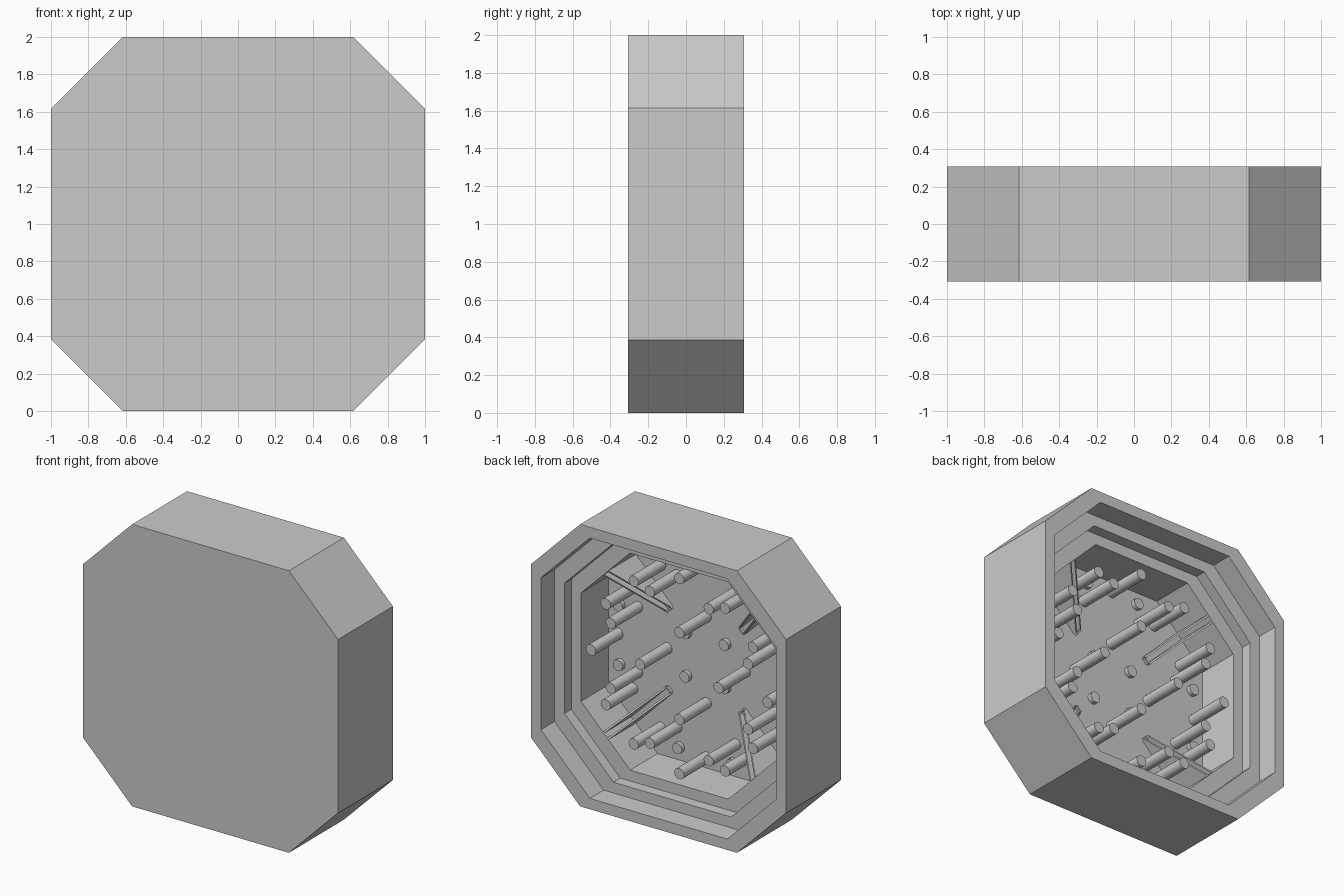
import bpy
import bmesh
import math
from mathutils import Vector

cube = bpy.data.objects.get("Cube")
if cube:
    bpy.data.objects.remove(cube, do_unlink=True)

U = 1 / 13            # design unit: the casing is 26 units wide
FLOOR = -3 * U        # inner face of the front panel
MID = 1.0             # height of the casing's centre

grey = bpy.data.materials.new("plain_grey")
grey.use_nodes = True
grey.diffuse_color = (0.6, 0.6, 0.6, 1)
bsdf = grey.node_tree.nodes["Principled BSDF"]
bsdf.inputs["Base Color"].default_value = (0.6, 0.6, 0.6, 1)


def add_object(name, bm):
    bmesh.ops.recalc_face_normals(bm, faces=bm.faces[:])
    mesh = bpy.data.meshes.new(name)
    bm.to_mesh(mesh)
    bm.free()
    mesh.materials.append(grey)
    obj = bpy.data.objects.new(name, mesh)
    bpy.context.collection.objects.link(obj)
    return obj


def octagon(bm, half, y):
    """Square ring of the given half width with five-unit corner cuts."""
    a, b = half * U, (half - 5) * U
    pts = [(b, a), (a, b), (a, -b), (b, -a), (-b, -a), (-a, -b), (-a, b), (-b, a)]
    return [bm.verts.new((x, y * U, MID + z)) for x, z in pts]


# Casing: front panel, outer wall and stepped inner wall
bm = bmesh.new()
steps = [(13, -4), (13, 4), (12, 4), (12, 2), (11, 2), (11, 1), (10, 1), (10, -3)]
rings = [octagon(bm, half, y) for half, y in steps]
for r, s in zip(rings, rings[1:]):
    for i in range(8):
        j = (i + 1) % 8
        bm.faces.new((r[i], r[j], s[j], s[i]))
bm.faces.new(rings[0])
bm.faces.new(rings[-1])
add_object("casing", bm)


def peg(name, x, z, height):
    """Round peg standing on the inside of the front panel."""
    bpy.ops.mesh.primitive_cylinder_add(
        vertices=20, radius=U / 2, depth=height,
        location=(x * U, FLOOR + height / 2, MID + z * U),
        rotation=(math.pi / 2, 0, 0))
    obj = bpy.context.object
    obj.name = name
    obj.data.materials.append(grey)
    bpy.ops.object.shade_smooth_by_angle()


def mirrored(pairs):
    """All distinct sign and swap variants of the given positions."""
    return sorted({(sx * p, sz * q) for a, b in pairs for p, q in ((a, b), (b, a))
                   for sx in (1, -1) for sz in (1, -1)})


# Long pegs and short studs
for x, z in mirrored([(0, 4), (0, 9), (3, 7), (4.65, 7.5)]):
    peg("long_peg", x, z, 4 * U)
for x, z in mirrored([(2, 2), (2.75, 8.8)]):
    peg("short_stud", x, z, 0.03)


# Corner brackets: pairs of thin triangular plates along the diagonals
def add_plate(bm, along, side, outline, offset, thick):
    layers = []
    for d in (offset - thick / 2, offset + thick / 2):
        ring = []
        for t, h in outline:
            p = along * t + side * d
            ring.append(bm.verts.new((p.x, FLOOR + h, MID + p.z)))
        layers.append(ring)
    n = len(outline)
    bm.faces.new(layers[0])
    bm.faces.new(layers[1][::-1])
    for i in range(n):
        j = (i + 1) % n
        bm.faces.new((layers[0][i], layers[0][j], layers[1][j], layers[1][i]))


inner, outer, rise = 5.3 * U, 10.6 * U, 4 * U
slope = [(inner, 0), (outer, 0), (outer, rise), (inner, 0.02)]
nose = [(inner - 0.012, 0), (inner, 0), (inner, 0.02), (inner - 0.012, 0.02)]
for sx in (1, -1):
    for sz in (1, -1):
        along = Vector((sx, 0, sz)).normalized()
        side = Vector((-sz, 0, sx)).normalized()
        bm = bmesh.new()
        for offset in (-0.025, 0.025):
            add_plate(bm, along, side, slope, offset, 0.012)
        add_plate(bm, along, side, nose, 0, 0.05)
        add_object("corner_bracket", bm)
